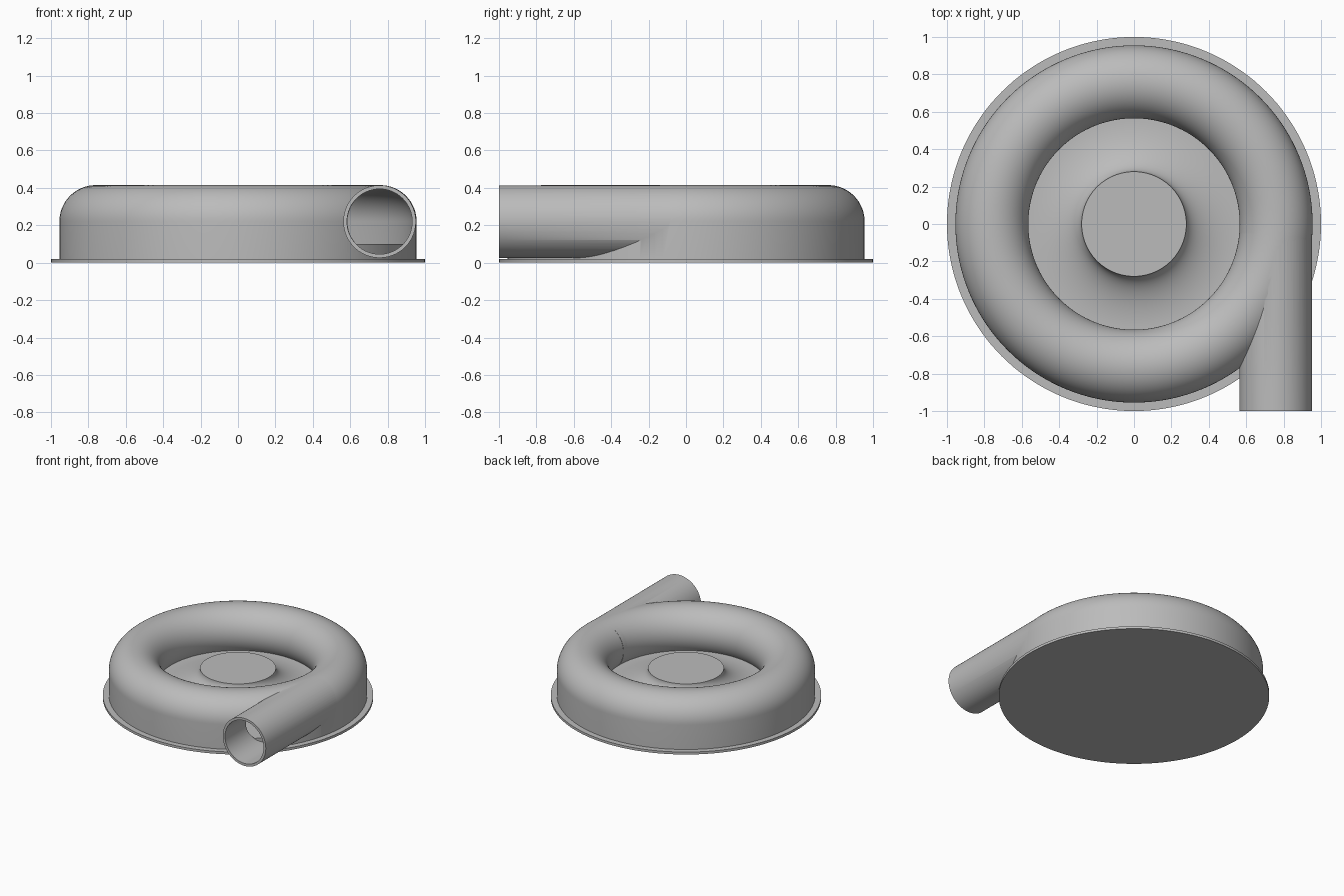
import bpy, bmesh
from math import pi, cos, sin
from mathutils import Vector, Matrix

if "Cube" in bpy.data.objects:
    bpy.data.objects.remove(bpy.data.objects["Cube"])

grey = bpy.data.materials.new("light_grey")
grey.use_nodes = True
grey.diffuse_color = (0.5, 0.5, 0.5, 1)
grey.node_tree.nodes["Principled BSDF"].inputs["Base Color"].default_value = (0.5, 0.5, 0.5, 1)

RING, MID = 0.76, 0.22      # centre of the volute section: radius and height
OUTER, BORE = 0.195, 0.175  # section radii outside and inside
FLOOR = 0.10


def finish(name, bm):
    bmesh.ops.recalc_face_normals(bm, faces=bm.faces)
    mesh = bpy.data.meshes.new(name)
    bm.to_mesh(mesh)
    bm.free()
    mesh.materials.append(grey)
    obj = bpy.data.objects.new(name, mesh)
    bpy.context.collection.objects.link(obj)
    return obj


def revolve(name, profile, closed=False, steps=144):
    """Spin a radius/height profile around the z axis."""
    bm = bmesh.new()
    verts = [bm.verts.new((r, 0, z)) for r, z in profile]
    pairs = list(zip(verts, verts[1:]))
    if closed:
        pairs.append((verts[-1], verts[0]))
    edges = [bm.edges.new(p) for p in pairs]
    bmesh.ops.spin(bm, geom=verts + edges, cent=(0, 0, 0), axis=(0, 0, 1),
                   angle=2 * pi, steps=steps)
    bmesh.ops.remove_doubles(bm, verts=bm.verts, dist=0.0001)
    return finish(name, bm)


def section(radius, bottom):
    """Volute section: straight outer wall, round top, tucked-in inner side."""
    tuck = pi + 0.66
    arc = [(RING + radius * cos(tuck * i / 40), MID + radius * sin(tuck * i / 40))
           for i in range(41)]
    return [(RING + radius, bottom)] + arc + [(arc[-1][0], bottom)]


def pipe(name, radius, front, back):
    bm = bmesh.new()
    turn = Matrix.Translation((RING - 0.003, (front + back) / 2, MID)) @ Matrix.Rotation(pi / 2, 4, 'X')
    bmesh.ops.create_cone(bm, cap_ends=True, segments=96, radius1=radius,
                          radius2=radius, depth=back - front, matrix=turn)
    return finish(name, bm)


def combine(target, tool, operation):
    mod = target.modifiers.new(operation, 'BOOLEAN')
    mod.operation, mod.solver, mod.object = operation, 'EXACT', tool
    bpy.context.view_layer.objects.active = target
    bpy.ops.object.modifier_apply(modifier=mod.name)
    bpy.data.objects.remove(tool)


# Round base flange
flange = revolve("base_flange", [(0, 0), (1, 0), (1, 0.02), (0, 0.02)])

# Volute housing with its tangential outlet, hollowed out
housing = revolve("volute_housing", section(OUTER, 0.015), closed=True)
combine(housing, pipe("outlet", OUTER - 0.001, -1, 0), 'UNION')
combine(housing, revolve("cavity", section(BORE, 0.05), closed=True), 'DIFFERENCE')
combine(housing, pipe("outlet_bore", BORE - 0.001, -1.1, 0), 'DIFFERENCE')

# Raised inner floor
floor = revolve("inner_floor", [(0, 0.01), (0.94, 0.01), (0.94, FLOOR), (0, FLOOR)])

# Central hub flaring down to the floor
RIM, TOP, HUB = 0.565, 0.237, 0.28
flare = [(RIM - (RIM - HUB) * sin(t), FLOOR + 0.003 + (TOP - FLOOR) * (1 - cos(t)))
         for t in (pi / 2 * i / 24 for i in range(25))]
hub = revolve("flared_hub", [(RIM, FLOOR - 0.01)] + flare + [(0, flare[-1][1])])

for obj in (flange, housing, floor, hub):
    bpy.ops.object.select_all(action='DESELECT')
    obj.select_set(True)
    bpy.context.view_layer.objects.active = obj
    bpy.ops.object.shade_smooth_by_angle(angle=0.6)
